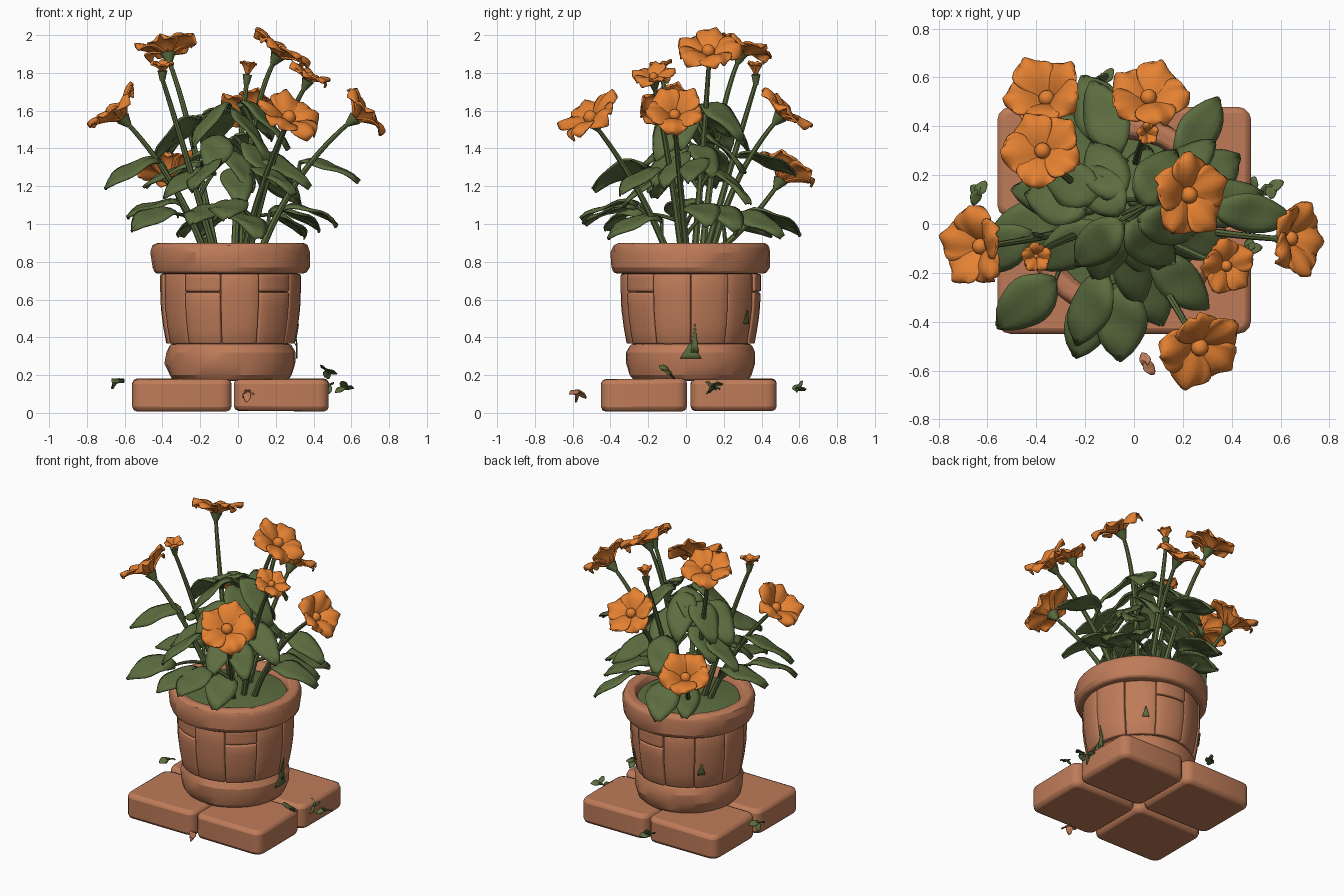
import bpy, bmesh, math, random
from mathutils import Vector, Matrix

random.seed(4)
if "Cube" in bpy.data.objects:
    bpy.data.objects.remove(bpy.data.objects["Cube"])

CX, CY = -0.04, 0.025          # pot axis
UP = Vector((0, 0, 1))


def material(name, rgb):
    m = bpy.data.materials.new(name)
    m.use_nodes = True
    m.diffuse_color = (*rgb, 1)
    m.node_tree.nodes["Principled BSDF"].inputs["Base Color"].default_value = (*rgb, 1)
    return m


CLAY = material("terracotta", (0.52, 0.2, 0.1))
GREEN = material("leaf green", (0.107, 0.153, 0.05))
ORANGE = material("petal orange", (0.78, 0.22, 0.032))


def around(radius, angle, z):
    """Point at a distance and angle from the pot axis."""
    return Vector((CX + radius * math.cos(angle), CY + radius * math.sin(angle), z))


def wall(z):
    """Radius of the pot's outer wall."""
    if z < .365:
        return .346
    return .334 + .033 * math.sin(math.pi / 2 * min(1, (z - .36) / .27))


def finish(bm, name, mat, angle=50, bevel=0.0, thick=0.0, offset=0):
    bmesh.ops.recalc_face_normals(bm, faces=bm.faces)
    me = bpy.data.meshes.new(name)
    bm.to_mesh(me)
    bm.free()
    ob = bpy.data.objects.new(name, me)
    bpy.context.collection.objects.link(ob)
    me.materials.append(mat)
    bpy.ops.object.select_all(action='DESELECT')
    bpy.context.view_layer.objects.active = ob
    ob.select_set(True)
    bpy.ops.object.shade_smooth_by_angle(angle=math.radians(angle))
    if thick:
        s = ob.modifiers.new("thickness", 'SOLIDIFY')
        s.thickness, s.offset = thick, offset
    if bevel:
        b = ob.modifiers.new("worn edges", 'BEVEL')
        b.width, b.segments, b.limit_method = bevel, 2, 'ANGLE'
        b.angle_limit = math.radians(40)


def grid(bm, point, nu, nv):
    """Sheet of quads from point(u, v), u in 0..1 and v in -1..1."""
    rows = [[bm.verts.new(point(i / nu, 2 * j / nv - 1)) for j in range(nv + 1)]
            for i in range(nu + 1)]
    for a, b in zip(rows, rows[1:]):
        for j in range(nv):
            bm.faces.new((a[j], a[j + 1], b[j + 1], b[j]))


def bezier(a, c, b, t):
    return a * (1 - t) ** 2 + c * 2 * t * (1 - t) + b * t * t


def heading(a, c, b, t):
    return ((c - a) * (1 - t) + (b - c) * t).normalized()


def tube(bm, a, c, b, r0, r1, steps):
    def point(u, v):
        d = heading(a, c, b, u)
        x = d.cross(Vector((1, 0, 0))).normalized()
        w = math.pi * v
        return bezier(a, c, b, u) + (x * math.cos(w) + d.cross(x) * math.sin(w)) * (r0 + (r1 - r0) * u)
    grid(bm, point, steps, 7)


def lathe(name, profile, mat, bevel=0.012, sides=28):
    bm = bmesh.new()
    rings = [[bm.verts.new(around(r + random.uniform(-.005, .005), 2 * math.pi * i / sides, z))
              for i in range(sides)] for r, z in profile]
    for a, b in zip(rings, rings[1:]):
        for i in range(sides):
            j = (i + 1) % sides
            bm.faces.new((a[i], a[j], b[j], b[i]))
    bm.faces.new(rings[0])
    bm.faces.new(rings[-1])
    finish(bm, name, mat, 22, bevel)


# Four paving slabs
for row, y0, y1 in (("front", -.45, .005), ("back", .025, .48)):
    for side, x0, x1 in (("right", -.56, -.035), ("left", -.022, .48)):
        bm = bmesh.new()
        bmesh.ops.create_cube(bm, size=1)
        for v in bm.verts:
            v.co = ((x0 + x1) / 2 + v.co.x * (x1 - x0), (y0 + y1) / 2 + v.co.y * (y1 - y0),
                    .095 + v.co.z * .17 + random.uniform(-.004, .004))
        vertical = [e for e in bm.edges if abs(e.verts[0].co.z - e.verts[1].co.z) > .1]
        bmesh.ops.bevel(bm, geom=vertical, offset=.055, segments=3, affect='EDGES', profile=.5)
        finish(bm, "slab_%s_%s" % (row, side), CLAY, 40, .025)

# Pot: foot ring, core, rim and soil
lathe("pot_foot", [(.3, .17), (.325, .2), (.345, .26), (.342, .32), (.32, .365)], CLAY)
lathe("pot_core", [(.3, .34), (.335, .45), (.35, .6), (.35, .76)], CLAY)
lathe("pot_rim", [(.34, .735), (.402, .74), (.416, .77), (.421, .85), (.41, .885), (.39, .9),
                  (.345, .895), (.325, .86), (.32, .8)], CLAY)
lathe("mossy_soil", [(.33, .8), (.33, .85), (.2, .87), (.06, .875)], GREEN, 0)

# Stave blocks around the pot body, some split by a joint
COUNT = 11
for k in range(COUNT):
    bm = bmesh.new()
    split = random.choice((None, None, .64))
    spans = [(.365, .735)] if split is None else [(.365, split - .003), (split + .003, .735)]
    for lo, hi in spans:
        out = random.uniform(-.004, .007)

        def skin(u, v):
            z = lo + (hi - lo) * u
            return around(wall(z) + out, math.pi * (2 * k + 1 + v * .975) / COUNT, z)
        grid(bm, skin, 4, 4)
    finish(bm, "pot_stave_%d" % (k + 1), CLAY, 25, .008, .04, -1)

STEM_POINTS = []   # where leaf stalks can branch off


# Flowers: five cupped petals, a centre button, a green calyx and a stem
def flower(name, at, normal, radius, cup=.25):
    at, n = Vector(at), Vector(normal).normalized()
    m = Matrix.Translation(at) @ n.to_track_quat('Z', 'Y').to_matrix().to_4x4()
    bm = bmesh.new()
    spin = random.random()
    for k in range(5):
        turn = Matrix.Rotation(2 * math.pi * k / 5 + spin, 4, 'Z')
        tilt, droop = random.uniform(-.15, .15), random.uniform(0, .25)

        def petal(u, v):
            w = .51 * math.sin(math.pi * (.06 + .86 * u ** 1.5)) ** .7
            x = .06 + .96 * u - .13 * v * v * u
            if u == 1:
                x -= .04 * (1 - abs(v))
            z = (cup * u * (2 - u) * 1.6 + tilt * u * v - droop * u ** 3
                 + .07 * math.cos(v * 5) * u - .12 * v * v * u + .03 * (k % 2))
            return m @ turn @ (Vector((x, v * w, z)) * radius)
        grid(bm, petal, 8, 8)
    finish(bm, name + "_petals", ORANGE, 60, thick=.009)
    bm = bmesh.new()
    bmesh.ops.create_uvsphere(bm, u_segments=12, v_segments=8, radius=radius * .2,
                              matrix=m @ Matrix.Translation((0, 0, radius * .17)))
    finish(bm, name + "_button", ORANGE, 60)
    bm = bmesh.new()
    bmesh.ops.create_cone(bm, cap_ends=True, segments=10, radius1=.014, radius2=.02 + radius * .12,
                          depth=.055, matrix=m @ Matrix.Translation((0, 0, -.026)))
    foot = Vector((CX, CY, .85)).lerp(Vector((at.x, at.y, .85)), .24)
    low = at - n * .045
    bend = (low - n * .22 - UP * .12).lerp(Vector((CX, CY, low.z - .25)), .28)
    tube(bm, foot, bend, low, .02, .012, 14)
    STEM_POINTS.extend(bezier(foot, bend, low, i / 20) for i in range(18))
    finish(bm, name + "_stem", GREEN)


flower("flower_top_right", (-.37, .29, 1.9), (-.15, .33, .92), .17)
flower("flower_top_left", (.21, .12, 1.89), (.52, -.05, .85), .18)
flower("flower_back", (.06, .5, 1.57), (0, .66, .75), .17)
flower("flower_back_low", (-.35, .5, 1.23), (-.25, .5, .8), .17, .42)
flower("flower_right", (-.61, -.09, 1.56), (-.66, -.05, .75), .17, .38)
flower("flower_left", (.62, -.06, 1.56), (.78, 0, .62), .16, .38)
flower("flower_front", (.26, -.49, 1.54), (.3, -.5, .78), .185)
flower("flower_small", (.37, -.17, 1.76), (.4, -.1, .88), .12)
flower("bud_right", (-.4, -.13, 1.81), (0, -.15, 1), .062, .5)
flower("bud_back", (.05, .37, 1.79), (.1, 0, 1), .045, .95)


# Leaves: arched blades with a folded midrib and a short stalk
def blade(bm, base, tip, half, arch, roll=0.0):
    mid = (base + tip) / 2 + UP * arch
    side = ((tip - base).cross(UP).normalized() + UP * roll).normalized()

    def point(u, v):
        up = side.cross(heading(base, mid, tip, u)).normalized()
        w = half * math.sin(math.pi * (.03 + .95 * u ** .95)) ** .7
        return (bezier(base, mid, tip, u) + side * v * w
                + up * half * (.22 * abs(v) - .3 * v * v + .1 * math.sin(9 * u + v)))
    grid(bm, point, 9, 6)


def leaf(name, base, tip, half):
    bm = bmesh.new()
    blade(bm, base, tip, half * random.uniform(.85, 1.1), random.uniform(.06, .12),
          random.uniform(-.5, .5))
    finish(bm, name + "_blade", GREEN, 60, thick=.009)
    foot = min(STEM_POINTS, key=lambda p: (p - base + UP * .1).length)
    bm = bmesh.new()
    tube(bm, foot, (foot + base) / 2 + UP * .03, base, .012, .009, 6)
    finish(bm, name + "_stalk", GREEN)


# Each layer: base height, drop to the tip, blade length and half width,
# then the angle and reach of its leaves
LAYERS = (
    ("low", 1.06, .1, .3, .1,
     ((222, .68), (253, .6), (270, .58), (288, .46), (5, .57), (25, .53),
      (45, .62), (98, .6), (122, .5), (180, .55))),
    ("middle", 1.32, .15, .31, .09,
     ((190, .69), (6, .68), (250, .55), (308, .5), (45, .48),
      (168, .47), (340, .44), (96, .57), (205, .4), (285, .36))),
    ("inner", 1.42, .2, .24, .095,
     ((20, .3), (70, .3), (150, .34), (240, .28), (290, .25), (330, .32))),
    ("upper", 1.6, .22, .25, .1,
     ((127, .27), (170, .41), (311, .27), (218, .27), (44, .34), (107, .33), (344, .31), (145, .38))))
for layer, z, drop, length, half, spread in LAYERS:
    for i, (degrees, reach) in enumerate(spread):
        a, lift = math.radians(degrees), random.uniform(-.05, .05)
        leaf("%s_leaf_%d" % (layer, i + 1), around(reach - length, a, z + lift),
             around(reach, a + random.uniform(-.15, .15), z + lift - drop * random.uniform(.7, 1.3)), half)

# Fallen sprigs around the slabs
for i, p in enumerate(((-.64, .13, .17), (.56, .15, .13), (.48, .14, .14), (-.12, .59, .12),
                       (.05, -.57, .11), (.47, -.1, .22))):
    bm = bmesh.new()
    for k in range(3):
        d = Vector([random.uniform(-1, 1) for axis in range(3)]).normalized()
        blade(bm, Vector(p) - d * .01, Vector(p) + d * .055, .024, .015, .4)
    finish(bm, "sprig_%d" % (i + 1), CLAY if p[1] < -.5 else GREEN, 60, thick=.006)

# Moss patches on the pot wall
for i, (angle, z, w, h) in enumerate(((0, .32, .16, .08), (.06, .38, .06, .15),
                                      (.95, .5, .06, .07), (2.4, .5, .07, .08))):
    bm = bmesh.new()

    def patch(u, v):
        height = z + h * (u - .4)
        return around(wall(height) + .007, angle + v * w * (1 - .9 * u), height)
    grid(bm, patch, 4, 4)
    finish(bm, "moss_patch_%d" % (i + 1), GREEN, thick=.006)
